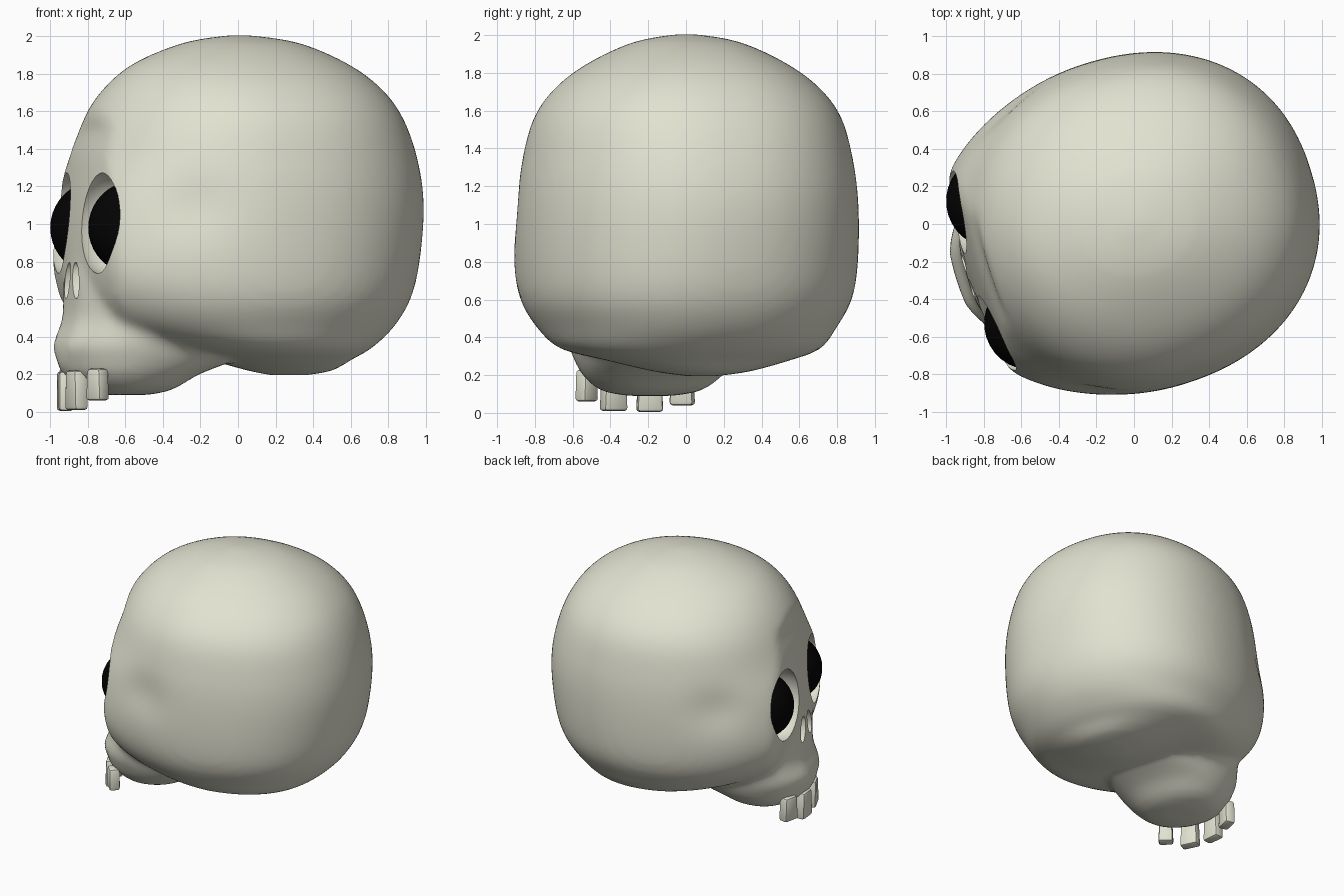
import bpy, bmesh, math
from mathutils import Matrix, Vector

if "Cube" in bpy.data.objects:
    bpy.data.objects.remove(bpy.data.objects["Cube"], do_unlink=True)

# The head is modelled facing -y, then turned to its final heading
TURN = Matrix.Rotation(math.radians(-72.7), 4, 'Z')


def material(name, rgb, rough):
    m = bpy.data.materials.new(name)
    m.use_nodes = True
    m.diffuse_color = (*rgb, 1)
    node = m.node_tree.nodes["Principled BSDF"]
    node.inputs["Base Color"].default_value = (*rgb, 1)
    node.inputs["Roughness"].default_value = rough
    return m


BONE = material("bone", (0.76, 0.76, 0.64), 0.8)
BLACK = material("eye black", (0.001, 0.001, 0.001), 0.5)


def add_object(name, bm, mat):
    bmesh.ops.recalc_face_normals(bm, faces=bm.faces)
    me = bpy.data.meshes.new(name)
    bm.to_mesh(me)
    bm.free()
    me.materials.append(mat)
    ob = bpy.data.objects.new(name, me)
    bpy.context.collection.objects.link(ob)
    return ob


def smooth(ob, angle):
    bpy.ops.object.select_all(action='DESELECT')
    ob.select_set(True)
    bpy.context.view_layer.objects.active = ob
    bpy.ops.object.shade_smooth_by_angle(angle=math.radians(angle))


def spline(rows, steps):
    """Catmull-Rom interpolation of profile rows."""
    rows = [Vector(r) for r in rows]
    out = []
    for i in range(len(rows) - 1):
        p1, p2 = rows[i], rows[i + 1]
        p0, p3 = rows[max(i - 1, 0)], rows[min(i + 2, len(rows) - 1)]
        for k in range(steps):
            t = k / steps
            out.append(0.5 * (2 * p1 + (p2 - p0) * t
                              + (2 * p0 - 5 * p1 + 4 * p2 - p3) * t * t
                              + (3 * p1 - p0 - 3 * p2 + p3) * t ** 3))
    return out + [rows[-1]]


def loft(bm, rows, sides=80):
    """Rows: height, half width, back reach, front reach, centre, flat face limit."""
    rings = []
    for z, w, back, front, mid, face in spline(rows, 4):
        ring = []
        for i in range(sides):
            a = math.tau * i / sides
            c, s = math.cos(a), math.sin(a)
            n, reach = (2, front) if s > 0 else (2.2, back)
            x = math.copysign(abs(c) ** (2 / n), c) * w
            f = math.copysign(abs(s) ** (2 / n), s) * reach + mid
            ring.append(bm.verts.new((x, -min(f, face - 0.18 * x * x), z)))
        rings.append(ring)
    for lo, hi in zip(rings, rings[1:]):
        for i in range(sides):
            j = (i + 1) % sides
            bm.faces.new((lo[i], lo[j], hi[j], hi[i]))
    bm.faces.new(rings[0])
    bm.faces.new(rings[-1])


cranium = [
    (0.195, 0.08, 0.10, 0.10, -0.28, 1),
    (0.22, 0.26, 0.24, 0.20, -0.27, 1),
    (0.28, 0.50, 0.40, 0.36, -0.20, 1),
    (0.34, 0.69, 0.64, 0.60, -0.06, 0.8),
    (0.45, 0.78, 0.82, 0.86, 0, 0.80),
    (0.60, 0.86, 0.91, 1.03, 0, 0.88),
    (0.80, 0.89, 0.96, 1.10, 0, 0.92),
    (1.10, 0.89, 0.985, 1.04, 0, 0.90),
    (1.35, 0.86, 0.95, 0.92, 0, 0.86),
    (1.57, 0.80, 0.87, 0.82, 0, 0.81),
    (1.73, 0.68, 0.75, 0.71, 0, 1),
    (1.86, 0.50, 0.57, 0.55, 0, 1),
    (1.965, 0.27, 0.32, 0.29, 0, 1),
    (2.005, 0.05, 0.06, 0.05, 0, 1),
]
upper_jaw = [
    (0.09, 0.12, 0.15, 0.10, 0.65, 1),
    (0.12, 0.27, 0.25, 0.22, 0.63, 1),
    (0.20, 0.37, 0.36, 0.36, 0.60, 1),
    (0.28, 0.42, 0.55, 0.41, 0.58, 0.99),
    (0.36, 0.45, 0.65, 0.43, 0.58, 0.99),
    (0.50, 0.48, 0.50, 0.38, 0.57, 0.94),
    (0.72, 0.50, 0.40, 0.38, 0.56, 0.93),
    (0.95, 0.30, 0.30, 0.34, 0.56, 0.91),
]

# Cranium and upper jaw, fused into one soft shell
bm = bmesh.new()
loft(bm, cranium)
loft(bm, upper_jaw)
skull = add_object("skull", bm, BONE)
remesh = skull.modifiers.new("fuse", 'REMESH')
remesh.mode = 'VOXEL'
remesh.voxel_size = 0.028
soften = skull.modifiers.new("soften", 'SMOOTH')
soften.factor = 0.5
soften.iterations = 8


def cutter(x, f, z, size, tilt):
    """Ellipsoid that hollows out the skull."""
    bm = bmesh.new()
    bmesh.ops.create_uvsphere(bm, u_segments=32, v_segments=20, radius=1)
    ob = add_object("socket_cutter", bm, BONE)
    ob.data.transform(Matrix.Translation((x, -f, z))
                      @ Matrix.Rotation(tilt, 4, 'Y')
                      @ Matrix.Diagonal((*size, 1)))
    ob.hide_render = True
    cut = skull.modifiers.new("hollow", 'BOOLEAN')
    cut.operation = 'DIFFERENCE'
    cut.solver = 'EXACT'
    cut.object = ob
    return ob


# Eye sockets and nostrils
cutters = []
for side in (-1, 1):
    cutters.append(cutter(side * 0.33, 0.83, 1.0, (0.225, 0.22, 0.275), -side * 0.15))
    cutters.append(cutter(side * 0.075, 0.94, 0.70, (0.05, 0.09, 0.10), -side * 0.25))

bpy.context.view_layer.update()
graph = bpy.context.evaluated_depsgraph_get()
shell = bpy.data.meshes.new_from_object(skull.evaluated_get(graph))
skull.modifiers.clear()
skull.data = shell
for ob in cutters:
    bpy.data.objects.remove(ob, do_unlink=True)

# Shallow temples above the cheekbones
for v in shell.vertices:
    d = Vector((abs(v.co.x) - 0.80, -v.co.y - 0.50, (v.co.z - 1.10) * 1.3))
    v.co.x -= math.copysign(0.03 * math.exp(-(d.length / 0.22) ** 2), v.co.x)
shell.transform(TURN)
smooth(skull, 40)

# Eyeballs
for side, label in ((1, "left"), (-1, "right")):
    bm = bmesh.new()
    bmesh.ops.create_uvsphere(bm, u_segments=32, v_segments=20, radius=0.25)
    eye = add_object(label + "_eye", bm, BLACK)
    eye.data.transform(TURN @ Matrix.Translation((side * 0.34, -0.68, 0.98)))
    smooth(eye, 60)

# Teeth: bevelled blocks, slightly wider at the biting edge
for x, f, low, yaw, size in ((0.28, 0.87, 0.06, 0.5, (0.11, 0.08, 0.17)),
                             (0.11, 0.935, 0.01, 0.15, (0.14, 0.08, 0.21)),
                             (-0.09, 0.935, 0.005, -0.2, (0.14, 0.08, 0.21)),
                             (-0.25, 0.87, 0.04, -0.5, (0.13, 0.08, 0.19))):
    bm = bmesh.new()
    bmesh.ops.create_cube(bm, size=1)
    for v in bm.verts:
        if v.co.z > 0:
            v.co.x *= 0.85
    bmesh.ops.scale(bm, vec=size, verts=bm.verts)
    bmesh.ops.bevel(bm, geom=bm.edges[:], offset=0.018, segments=2,
                    affect='EDGES', profile=0.5)
    tooth = add_object("tooth", bm, BONE)
    tooth.data.transform(TURN @ Matrix.Translation((x, -f, low + size[2] / 2))
                         @ Matrix.Rotation(yaw, 4, 'Z'))
    smooth(tooth, 40)
